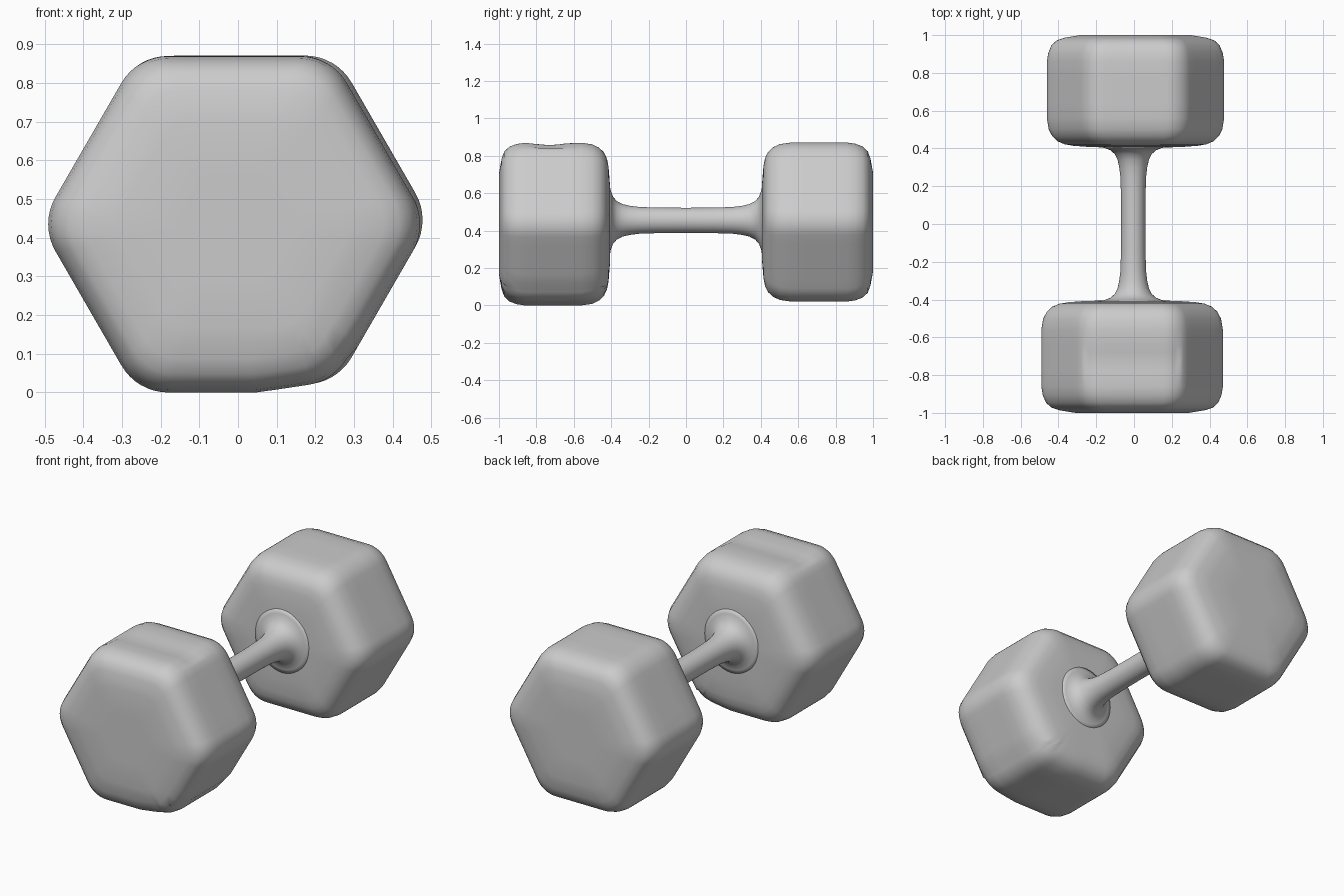
import bpy, bmesh, math
from mathutils import Vector

cube = bpy.data.objects.get("Cube")
if cube:
    bpy.data.objects.remove(cube, do_unlink=True)

# One plain grey for the whole dumbbell
GREY = (0.6, 0.6, 0.6, 1.0)
mat = bpy.data.materials.new("plain grey")
mat.use_nodes = True
mat.diffuse_color = GREY
bsdf = mat.node_tree.nodes["Principled BSDF"]
bsdf.inputs["Base Color"].default_value = GREY
bsdf.inputs["Roughness"].default_value = 0.6


def loft(name, rings):
    """Skin a stack of equal-length rings, cap both ends, shade smooth."""
    bm = bmesh.new()
    loops = [[bm.verts.new(p) for p in ring] for ring in rings]
    for a, b in zip(loops, loops[1:]):
        n = len(a)
        for i in range(n):
            j = (i + 1) % n
            bm.faces.new((a[i], a[j], b[j], b[i]))
    bm.faces.new(loops[0])
    bm.faces.new(loops[-1])
    bmesh.ops.recalc_face_normals(bm, faces=bm.faces)
    for f in bm.faces:
        f.smooth = True
    me = bpy.data.meshes.new(name)
    bm.to_mesh(me)
    bm.free()
    me.materials.append(mat)
    ob = bpy.data.objects.new(name, me)
    bpy.context.collection.objects.link(ob)
    return ob


def rounded_hexagon(apothem, fillet, arc_steps=8, flat_steps=6):
    """Hexagon outline in x, z with rounded corners, one corner at +x."""
    reach = (apothem - fillet) / math.cos(math.pi / 6)
    arcs = []
    for k in range(6):
        mid = k * math.pi / 3
        centre = Vector((math.cos(mid), math.sin(mid))) * reach
        arc = []
        for i in range(arc_steps + 1):
            t = mid + (i / arc_steps - 0.5) * math.pi / 3
            arc.append(centre + Vector((math.cos(t), math.sin(t))) * fillet)
        arcs.append(arc)
    points = []
    for k, arc in enumerate(arcs):
        following = arcs[(k + 1) % 6][0]
        points += arc
        points += [arc[-1].lerp(following, i / flat_steps) for i in range(1, flat_steps)]
    return points


# Head section from the handle outwards: (outline scale, distance along y)
HEAD = [(0.25, 0.405), (0.5, 0.407), (0.7, 0.414), (0.8, 0.422), (0.88, 0.438),
        (0.94, 0.465), (0.98, 0.502), (1, 0.56), (1, 0.64), (1, 0.68), (1, 0.73),
        (1, 0.78), (1, 0.86), (0.985, 0.905), (0.95, 0.945), (0.89, 0.972),
        (0.8, 0.986), (0.7, 0.994), (0.62, 1), (0.3, 1)]


def head(name, side, cx, cz, apothem, worn):
    outline = rounded_hexagon(apothem, 0.14)
    rings = []
    for scale, y in HEAD:
        ring = []
        for p in outline:
            x, z = cx + p.x * scale, cz + p.y * scale
            # Worn head: shallow dip across the top, slightly flattened bottom corner
            if worn and z > cz + apothem * 0.95:
                z -= 0.013 * math.exp(-((y - 0.73) / 0.08) ** 2)
            if worn and z < 0.1 and x > 0.05:
                z += 0.018 * min(1, (x - 0.05) / 0.12)
            ring.append((x, side * y, z))
        rings.append(ring)
    return loft(name, rings)


head("front_head", -1, -0.01, 0.435, 0.435, True)
head("back_head", 1, 0.008, 0.446, 0.425, False)

# Handle: slim round bar flaring into both heads
FLARE = [(0.064, 0), (0.065, 0.15), (0.068, 0.25), (0.074, 0.3), (0.083, 0.34),
         (0.098, 0.37), (0.12, 0.39), (0.15, 0.402), (0.19, 0.41)]
section = [(r, -y) for r, y in reversed(FLARE)] + FLARE[1:]
SIDES = 40
bar = []
for r, y in section:
    angles = [i * math.tau / SIDES for i in range(SIDES)]
    bar.append([(-0.004 + r * math.cos(a), y, 0.455 + r * 1.05 * math.sin(a)) for a in angles])
loft("handle", bar)
